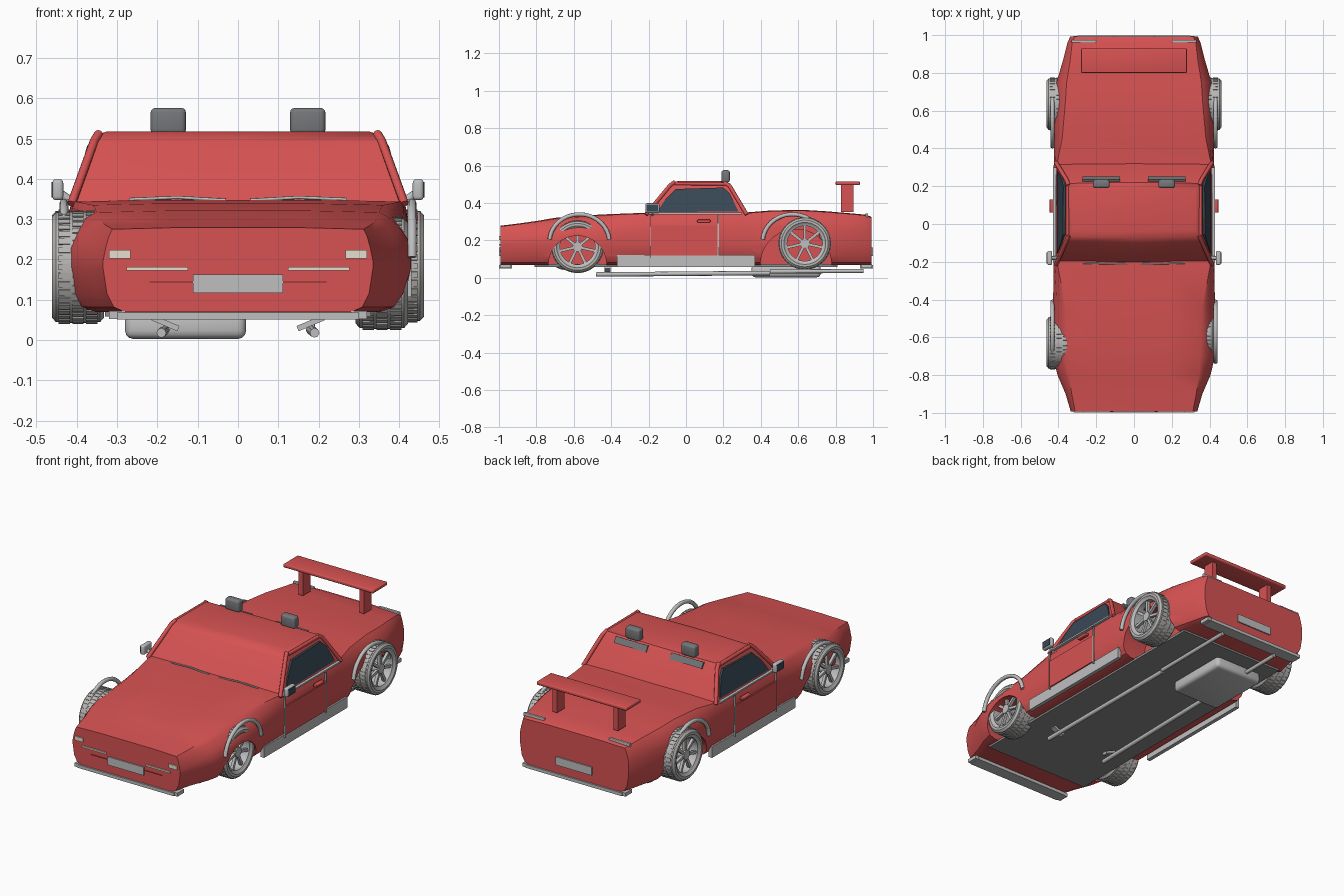
import bpy, bmesh, math
from mathutils import Vector, Matrix

old = bpy.data.objects.get("Cube")
if old:
    bpy.data.objects.remove(old)


def material(name, r, g, b):
    m = bpy.data.materials.new(name)
    m.use_nodes = True
    m.diffuse_color = (r, g, b, 1)
    m.node_tree.nodes["Principled BSDF"].inputs["Base Color"].default_value = (r, g, b, 1)
    return m


RED = material("body red", .68, .085, .085)
SEAM = material("dark red", .38, .045, .045)
GREY = material("light grey", .52, .52, .53)
TYRE = material("tyre grey", .48, .47, .46)
DARK = material("dark grey", .18, .185, .195)
FLOOR = material("underbody grey", .26, .26, .26)
GLASS = material("tinted glass", .04, .065, .09)
CREAM = material("lamp cream", .85, .77, .64)


def finish(name, bm, mat, smooth=False):
    bmesh.ops.recalc_face_normals(bm, faces=bm.faces)
    me = bpy.data.meshes.new(name)
    bm.to_mesh(me)
    bm.free()
    me.materials.append(mat)
    ob = bpy.data.objects.new(name, me)
    bpy.context.collection.objects.link(ob)
    if smooth:
        smooth_object(ob)
    return ob


def smooth_object(ob):
    bpy.ops.object.select_all(action='DESELECT')
    ob.select_set(True)
    bpy.context.view_layer.objects.active = ob
    bpy.ops.object.shade_smooth_by_angle(angle=math.radians(35))


def add_box(bm, loc, size, rot=None):
    m = Matrix.Translation(loc) @ (rot or Matrix()) @ Matrix.Diagonal((*size, 1))
    bmesh.ops.create_cube(bm, size=1, matrix=m)


def box(name, mat, loc, size, bevel=0):
    bm = bmesh.new()
    add_box(bm, loc, size)
    if bevel:
        bmesh.ops.bevel(bm, geom=bm.edges[:], offset=bevel, segments=3, affect='EDGES', profile=.5)
    return finish(name, bm, mat, bevel > 0)


def loft(name, mat, rings, closed=False, smooth=True):
    """Skin a list of point rings; cap the ends unless the loft closes on itself."""
    bm = bmesh.new()
    vs = [[bm.verts.new(p) for p in ring] for ring in rings]
    n = len(vs[0])
    for i in range(len(vs) - (not closed)):
        a, b = vs[i], vs[(i + 1) % len(vs)]
        for j in range(n):
            bm.faces.new((a[j], a[(j + 1) % n], b[(j + 1) % n], b[j]))
    if not closed:
        bm.faces.new(vs[0])
        bm.faces.new(vs[-1])
    return finish(name, bm, mat, smooth)


def tube(name, mat, points, radius):
    cu = bpy.data.curves.new(name, 'CURVE')
    cu.dimensions = '3D'
    cu.bevel_depth, cu.bevel_resolution, cu.use_fill_caps = radius, 2, True
    sp = cu.splines.new('POLY')
    sp.points.add(len(points) - 1)
    for p, co in zip(sp.points, points):
        p.co = (*co, 1)
    cu.materials.append(mat)
    ob = bpy.data.objects.new(name, cu)
    bpy.context.collection.objects.link(ob)
    return ob


# Body shell: y, half width, top height, share of width that is flat on top
stations = [(-.992, .335, .275, .93), (-.9, .362, .286, .91), (-.8, .405, .3, .85), (-.7, .429, .317, .82),
            (-.58, .431, .326, .82), (-.45, .429, .335, .84), (-.22, .425, .344, .95), (.3, .425, .344, .97),
            (.45, .423, .356, .9), (.62, .42, .36, .87), (.75, .41, .352, .87),
            (.87, .375, .342, .9), (.96, .352, .334, .93), (.992, .338, .322, .93)]


def section(y, w, top, flat):
    low, t = .07, flat * w
    half = [(.84 * w, low), (.92 * w, low + .012), (.97 * w, low + .045), (w, low + .11), (w, top - .08),
            (.7 * w + .3 * t, top - .045), (.35 * w + .65 * t, top - .016), (t, top), (.5 * t, top + .004)]
    return [(x, y, z) for x, z in half] + [(-x, y, z) for x, z in reversed(half)]


body = loft("body_shell", RED, [section(*s) for s in stations], smooth=False)

# Wheel openings
for side in (-1, 1):
    for y, r in ((-.58, .155), (.588, .19)):
        bm = bmesh.new()
        m = Matrix.Translation((side * .4, y, .07)) @ Matrix.Rotation(math.pi / 2, 4, 'Y')
        bmesh.ops.create_cone(bm, cap_ends=True, segments=40, radius1=r, radius2=r, depth=.26, matrix=m)
        cutter = finish("wheel_opening_cutter", bm, RED)
        cutter.hide_render = True
        mod = body.modifiers.new("opening", 'BOOLEAN')
        mod.operation, mod.object, mod.solver = 'DIFFERENCE', cutter, 'EXACT'
        bpy.context.view_layer.objects.active = body
        bpy.ops.object.modifier_apply(modifier=mod.name)
        bpy.data.objects.remove(cutter)
smooth_object(body)

# Cabin
def cabin_ring(z, front, back, w):
    return [(-w, front, z), (0, front - .01, z), (w, front, z), (w, back, z), (0, back + .006, z), (-w, back, z)]


loft("cabin", RED, [cabin_ring(.33, -.205, .325, .412), cabin_ring(.49, -.09, .232, .36),
                    cabin_ring(.51, -.065, .215, .346), cabin_ring(.518, -.03, .18, .325)])


def side_x(z):
    return .412 - (z - .33) * .325


for s in (-1, 1):
    # Side window with a slight outward bulge, and pillars
    outline = [(-.155, .352), (-.11, .42), (-.055, .475), (.2, .483), (.235, .45), (.28, .355)]
    loft("side_window", GLASS, [[(s * (side_x(z) - .003), y, z) for y, z in outline],
                                [(s * (side_x(z) + .004 + (z - .35) * .06), y, z) for y, z in outline]], smooth=False)
    tube("front_pillar", RED, [(s * .413, -.215, .338), (s * .356, -.085, .495), (s * .345, -.06, .512)], .011)
    tube("rear_pillar", RED, [(s * .413, .325, .338), (s * .358, .235, .49), (s * .347, .205, .51)], .011)
    tube("roof_rail", RED, [(s * .352, -.06, .504), (s * .352, .21, .502)], .01)
    box("window_trim", GREY, (s * .42, .05, .344), (.016, .5, .009))

    # Door
    box("door_panel", RED, (s * .425, -.01, .2), (.008, .36, .16))
    box("door_rear_edge", GREY, (s * .4255, .172, .22), (.009, .007, .225))
    box("door_front_edge", GREY, (s * .4265, -.192, .22), (.009, .003, .225))
    box("door_handle", RED, (s * .436, .095, .303), (.022, .07, .016), .004)
    box("side_skirt", GREY, (s * .411, 0, .09), (.022, .74, .062))

    # Mirror
    box("mirror_housing", GREY, (s * .447, -.18, .373), (.027, .075, .052), .009)
    box("mirror_glass", GLASS, (s * .461, -.18, .373), (.003, .06, .038))
    tube("mirror_stalk", GREY, [(s * .4, -.18, .335), (s * .442, -.18, .365)], .01)

    # Arch trims
    for y in (-.57, .57):
        arc = [math.radians(a) for a in range(5, 181, 10)]
        tube("arch_trim", GREY, [(s * .432, y + .16 * math.cos(a), .193 + .147 * math.sin(a)) for a in arc], .011)

    # Lamps
    box("headlamp", CREAM, (s * .293, -.994, .213), (.053, .009, .022))
    box("indicator_strip", CREAM, (s * .2, -.994, .177), (.152, .009, .009))
    box("front_seam", SEAM, (s * .165, -.993, .144), (.11, .005, .004))
    box("tail_lamp", GREY, (s * .266, .967, .334), (.13, .014, .02), .003)

    # Roof lamps
    box("roof_lamp", DARK, (s * .173, .212, .543), (.088, .045, .066), .012)
    bm = bmesh.new()
    add_box(bm, (s * .173, .237, .488), (.2, .014, .036), Matrix.Rotation(.5, 4, 'X'))
    finish("roof_lamp_mount", bm, DARK)

    # Wing supports, wipers, bumper ends
    box("wing_post", RED, (s * .19, .862, .428), (.028, .066, .15))
    tube("wiper", GREY, [(s * .03, -.212, .347), (s * .15, -.21, .354), (s * .27, -.207, .349)], .004)
    for y in (-.965, .965):
        box("bumper_end", GREY, (s * .3, y, .062), (.04, .06, .02))

    # Exhaust
    tube("exhaust_front_pipe", GREY, [(s * .19, -.48, .018), (s * .18, .45, .026)], .012)
    tube("exhaust_rear_pipe", GREY, [(s * .18, .45, .034), (s * .18, .95, .037)], .011)
    bm = bmesh.new()
    add_box(bm, (s * .18, -.42, .042), (.07, .03, .014), Matrix.Rotation(-s * .4, 4, 'Y'))
    finish("exhaust_bracket", bm, GREY)

# Rear wing
box("wing_blade", RED, (0, .865, .506), (.56, .13, .02), .006)

# Bumpers and number plates
for y, name in ((-1, "front"), (1, "rear")):
    box(name + "_bumper", GREY, (0, y * .965, .06), (.6, .068, .018))
    box(name + "_plate", GREY, (0, y * .9945, .14), (.224, .009, .046))

# Underbody
box("floor_panel", FLOOR, (0, 0, .066), (.66, 1.62, .014))
box("fuel_tank", GREY, (-.13, .535, .036), (.3, .37, .066), .02)


# Wheels: lathed tyre and rim, tread blocks, spokes
def lathe(name, mat, profile, centre, segments=48):
    rings = []
    for i in range(segments):
        a = math.tau * i / segments
        rings.append([centre + Vector((x, r * math.cos(a), r * math.sin(a))) for x, r in profile])
    return loft(name, mat, rings, closed=True)


def wheel(side, centre):
    c = Vector(centre)
    lathe("tyre", TYRE, [(-.058, .102), (-.065, .112), (-.065, .125), (-.055, .136), (-.03, .138),
                         (.03, .138), (.055, .136), (.065, .125), (.065, .112), (.058, .102)], c)
    lathe("rim", GREY, [(-.055, .094), (-.06, .104), (.06, .104), (.055, .094)], c)
    bm = bmesh.new()
    for i in range(40):
        for row in (-1, 0, 1):
            turn = Matrix.Rotation(math.tau * (i + .5 * (row == 0)) / 40, 4, 'X')
            add_box(bm, c + turn @ Vector((row * .034, 0, .138)), (.028, .015, .005), turn)
    finish("tyre_tread", bm, TYRE)
    bm = bmesh.new()
    for i in range(7):
        turn = Matrix.Rotation(math.tau * i / 7, 4, 'X')
        add_box(bm, c + turn @ Vector((side * .04, 0, .058)), (.016, .015, .086), turn)
    m = Matrix.Translation(c + Vector((side * .025, 0, 0))) @ Matrix.Rotation(math.pi / 2, 4, 'Y')
    bmesh.ops.create_cone(bm, cap_ends=True, segments=20, radius1=.026, radius2=.026, depth=.055, matrix=m)
    finish("spokes_and_hub", bm, GREY)


wheel(-1, (-.397, -.63, .181))
wheel(1, (.357, -.58, .166))
wheel(-1, (-.397, .635, .184))
wheel(1, (.397, .635, .184))
